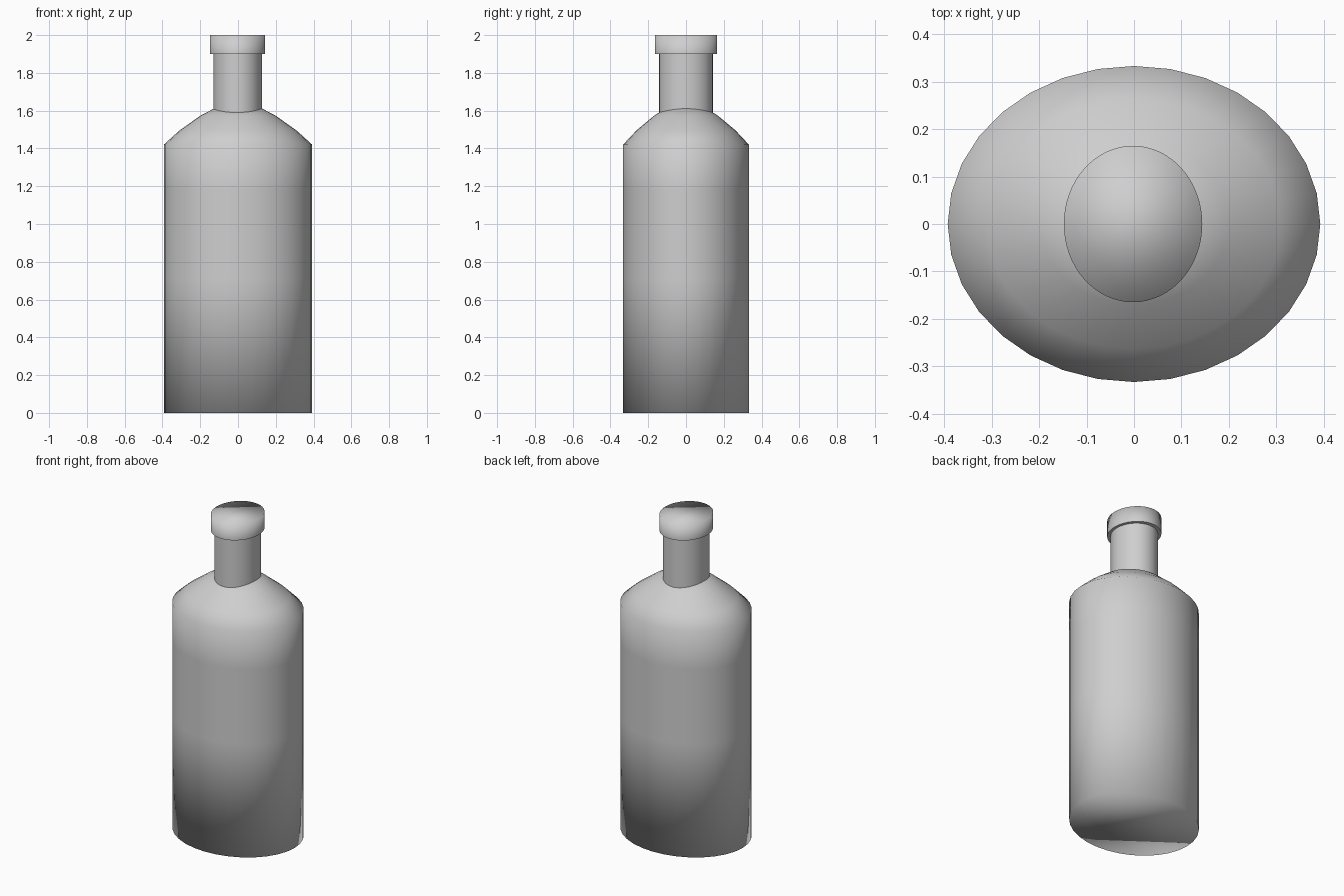
import bpy, bmesh
from math import cos, sin, tau

# Start clean and make the single plain grey
if "Cube" in bpy.data.objects:
    bpy.data.objects.remove(bpy.data.objects["Cube"], do_unlink=True)

grey = bpy.data.materials.new("plain light grey")
grey.use_nodes = True
colour = (0.62, 0.62, 0.62, 1)
grey.diffuse_color = colour
grey.node_tree.nodes["Principled BSDF"].inputs["Base Color"].default_value = colour


def oval_lathe(name, profile, depth, sides, sharp_rings=(), shift=0):
    """Sweep (half width, height) points round an oval; depth is y size over x size."""
    bm = bmesh.new()
    rings = []
    for r, z in profile:
        rings.append([bm.verts.new((r * cos(tau * i / sides) + shift,
                                    r * depth * sin(tau * i / sides), z))
                      for i in range(sides)])
    for low, high in zip(rings, rings[1:]):
        for i in range(sides):
            j = (i + 1) % sides
            bm.faces.new((low[i], low[j], high[j], high[i]))
    bm.faces.new(reversed(rings[0]))
    bm.faces.new(rings[-1])
    for f in bm.faces:
        f.smooth = True
    for k in sharp_rings:
        for i in range(sides):
            bm.edges.get((rings[k][i], rings[k][(i + 1) % sides])).smooth = False
    mesh = bpy.data.meshes.new(name)
    bm.to_mesh(mesh)
    bm.free()
    mesh.materials.append(grey)
    obj = bpy.data.objects.new(name, mesh)
    bpy.context.collection.objects.link(obj)
    return obj


# Oval body with softly blended base and rounded shoulder
oval_lathe("bottle_body",
           [(0.393, 0), (0.393, 0.71), (0.393, 1.18), (0.393, 1.42),
            (0.31, 1.495), (0.2, 1.573), (0.12, 1.615)],
           depth=0.848, sides=32)

# Straight neck rising out of the shoulder
oval_lathe("bottle_neck", [(0.129, 1.56), (0.129, 1.92)],
           depth=1.1, sides=64, sharp_rings=(0, 1), shift=-0.002)

# Cap with a crisp underside and softly shaded top
oval_lathe("bottle_cap", [(0.146, 1.9), (0.146, 2)],
           depth=1.13, sides=64, sharp_rings=(0,), shift=-0.002)
